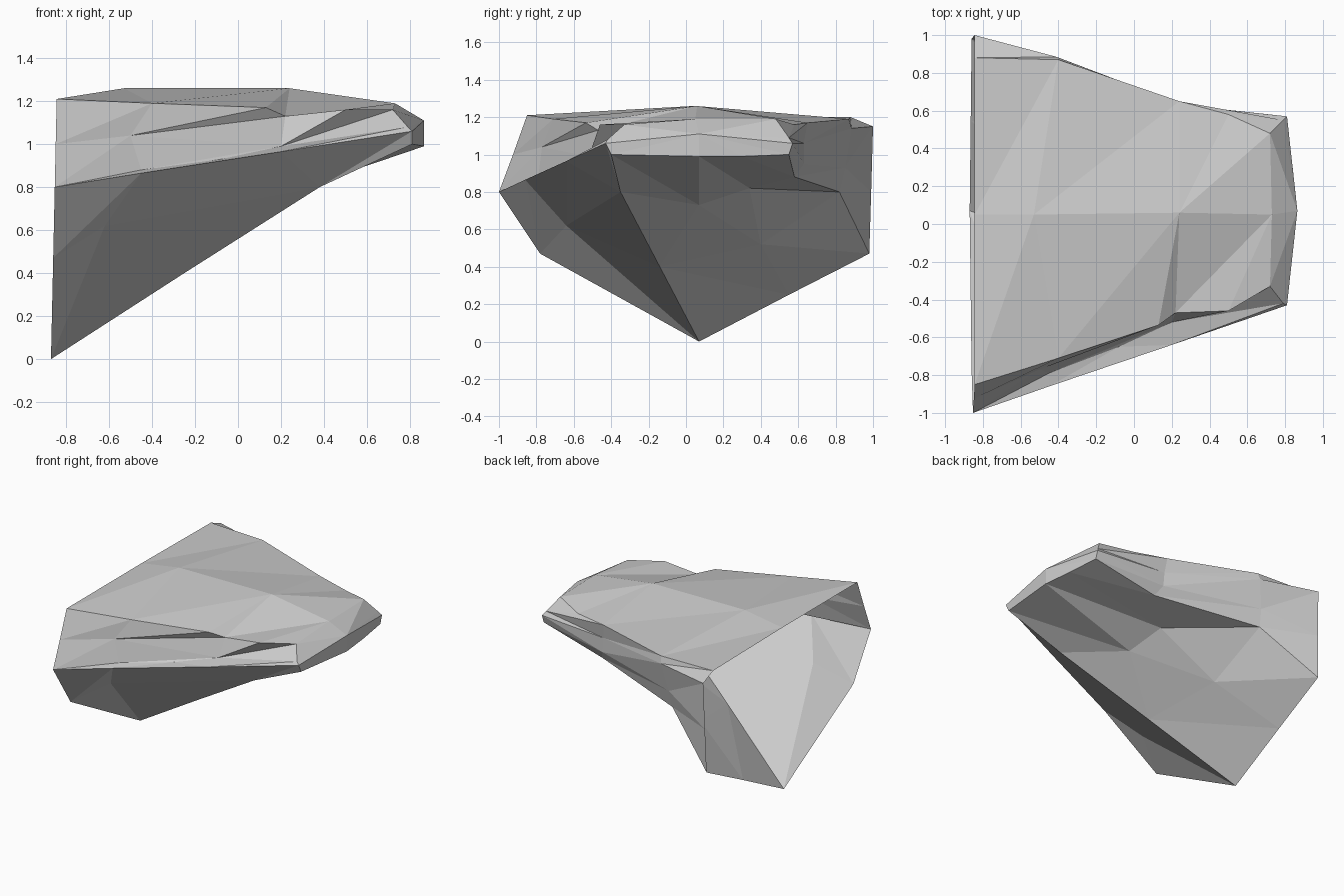
import bpy, bmesh

if "Cube" in bpy.data.objects:
    bpy.data.objects.remove(bpy.data.objects["Cube"])

# Cross-sections, starting at top centre and running round by -y, the keel and +y
tail = [(-.87 + .022 * z, y, z) for y, z in (
    (.05, 1.21), (-.85, 1.21), (-.925, 1.0), (-1, .8), (-.78, .47), (.07, 0),
    (.55, .25), (.98, .47), (.99, .8), (1, 1.15), (.88, 1.2))]
middle = [(-.53, .05, 1.26), (-.4, -.71, 1.19), (-.5, -.77, 1.04), (-.45, -.86, .865),
          (-.62, -.64, .62), (-.25, -.14, .40), (-.4, .4, .52), (-.46, .82, .8),
          (-.45, .85, .93), (-.41, .885, 1.14), (-.4, .87, 1.19)]
neck = [(.24, .06, 1.26), (.22, -.47, 1.13), (.2, -.52, .99), (.2, -.64, .965),
        (.38, -.35, .8), (.1, .07, .73), (.04, .34, .82), (.3, .58, .88),
        (.26, .63, .95), (.25, .63, 1.06), (.24, .65, 1.17)]
nose = [(.73, .05, 1.19), (.72, -.33, 1.16), (.79, -.42, 1.08), (.81, -.43, 1.06),
        (.81, -.4, 1.0), (.865, .07, .99), (.84, .3, .99), (.81, .55, 1.0),
        (.81, .57, 1.06), (.79, .55, 1.09), (.72, .48, 1.19)]

bm = bmesh.new()
rings = [[bm.verts.new(p) for p in r] for r in (tail, middle, neck, nose)]
t, m, k, s = rings
n = len(tail)


def chip(a, b, point):
    """Split an edge, join it to the opposite corners and move it to a point."""
    edge = bm.edges.get((a, b))
    v = bmesh.utils.edge_split(edge, a, .5)[1]
    for f in list(v.link_faces):
        far = [w for w in f.verts if w not in (a, b, v)][0]
        bmesh.utils.face_split(f, v, far)
    v.co = point


# Faceted sides between neighbouring sections; the back stays open like a shell
for a, b in zip(rings, rings[1:]):
    for i in range(n):
        j = (i + 1) % n
        bm.faces.new((a[i], a[j], b[i]))
        bm.faces.new((a[j], b[j], b[i]))

# Blunt front tip
tip = bm.verts.new((.865, .07, 1.11))
for i in range(n):
    bm.faces.new((tip, s[i], s[(i + 1) % n]))

bmesh.ops.recalc_face_normals(bm, faces=bm.faces)

# Chipped rims and the groove above the side lip
chip(k[1], s[1], (.5, -.46, 1.16))
chip(m[1], k[1], (.13, -.535, 1.17))
chip(m[2], m[3], (-.45, -.79, .88))
chip(m[3], k[2], (-.08, -.65, .93))
chip(k[10], s[10], (.5, .58, 1.16))

mesh = bpy.data.meshes.new("rock_ledge")
bm.to_mesh(mesh)
bm.free()
bpy.context.collection.objects.link(bpy.data.objects.new("rock_ledge", mesh))
